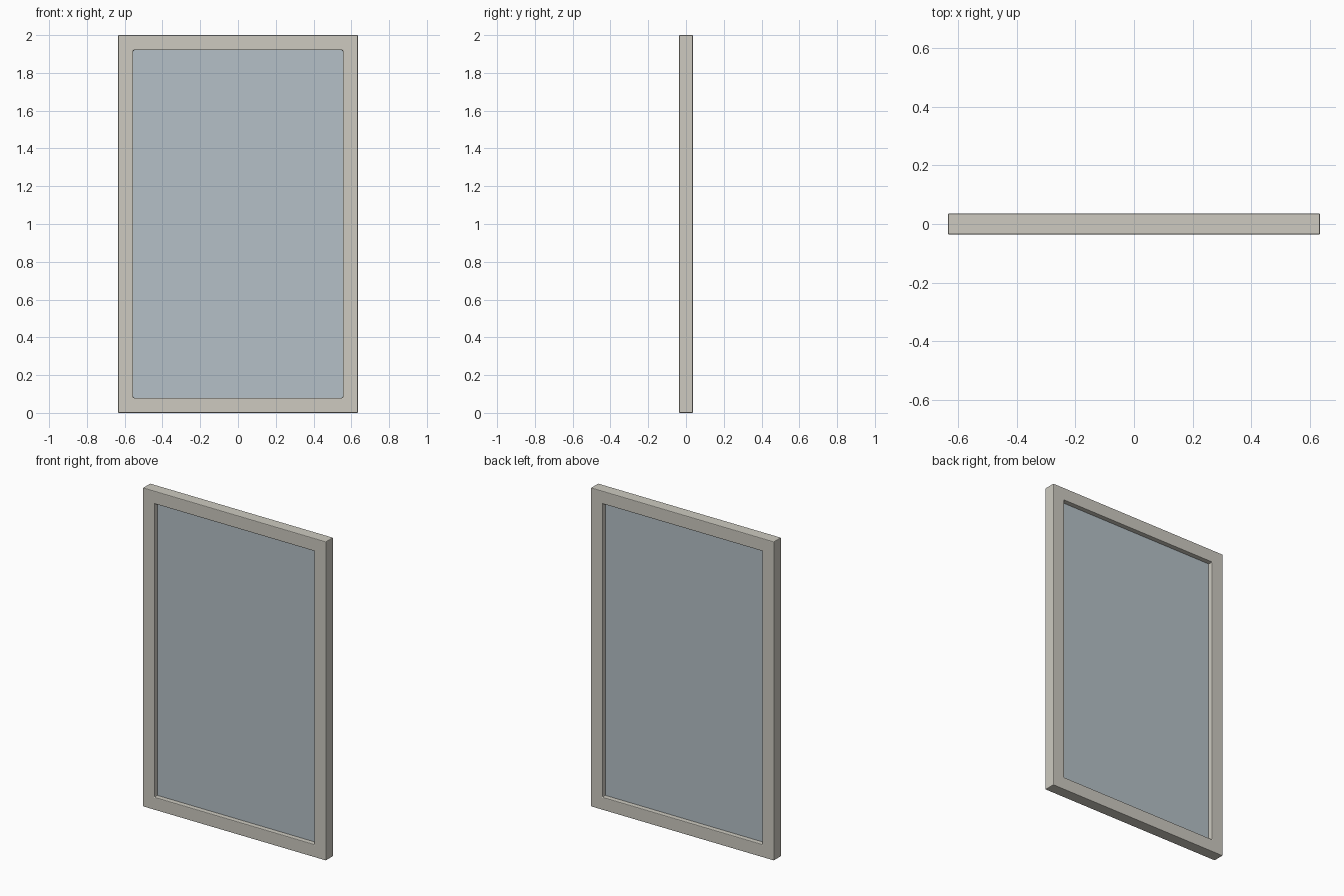
import bpy
import bmesh

if "Cube" in bpy.data.objects:
    bpy.data.objects.remove(bpy.data.objects["Cube"])

W, H, D = 0.635, 2.0, 0.036   # half width, height, half depth
BAR = 0.08                    # frame bar width
GLASS = 0.006                 # half thickness of the pane


def material(name, color):
    mat = bpy.data.materials.new(name)
    mat.diffuse_color = color
    mat.use_nodes = True
    mat.node_tree.nodes["Principled BSDF"].inputs["Base Color"].default_value = mat.diffuse_color
    return mat


def make_object(name, bm, mat):
    bmesh.ops.recalc_face_normals(bm, faces=bm.faces)
    mesh = bpy.data.meshes.new(name)
    bm.to_mesh(mesh)
    bm.free()
    mesh.materials.append(mat)
    obj = bpy.data.objects.new(name, mesh)
    bpy.context.collection.objects.link(obj)
    return obj


def rectangle(bm, inset, y):
    x = W - inset
    corners = [(-x, inset), (x, inset), (x, H - inset), (-x, H - inset)]
    return [bm.verts.new((cx, y, cz)) for cx, cz in corners]


# Frame: rectangular section swept around the four corners
bm = bmesh.new()
loops = [rectangle(bm, inset, y) for inset, y in
         [(0, -D), (0, D), (BAR, D), (BAR, -D)]]
for a, b in zip(loops, loops[1:] + loops[:1]):
    for i in range(4):
        j = (i + 1) % 4
        bm.faces.new((a[i], a[j], b[j], b[i]))
frame = make_object("window_frame", bm, material("frame_paint", (0.61, 0.59, 0.53, 1)))

# Softened frame edges
bevel = frame.modifiers.new("soft_edges", "BEVEL")
bevel.width = 0.004
bevel.segments = 2
bevel.limit_method = "ANGLE"

# Glass pane: tucked slightly into the frame
bm = bmesh.new()
front = rectangle(bm, BAR - 0.005, -GLASS)
back = rectangle(bm, BAR - 0.005, GLASS)
bm.faces.new(front)
bm.faces.new(back)
for i in range(4):
    j = (i + 1) % 4
    bm.faces.new((front[i], front[j], back[j], back[i]))
make_object("glass_pane", bm, material("glass", (0.46, 0.53, 0.57, 1)))
